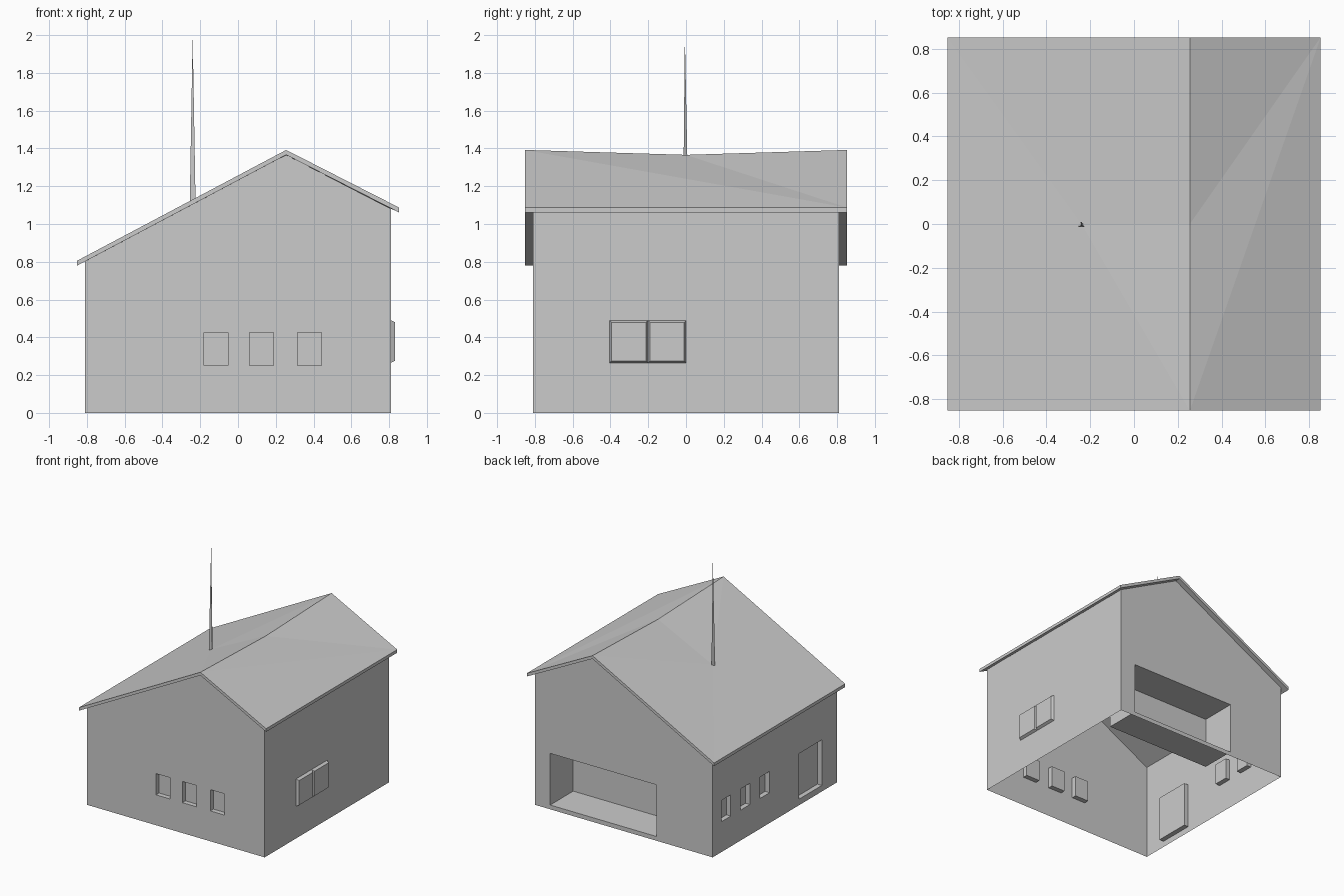
import bpy, bmesh
from mathutils import Vector

if "Cube" in bpy.data.objects:
    bpy.data.objects.remove(bpy.data.objects["Cube"], do_unlink=True)

# One plain grey for everything
GREY = (0.6, 0.6, 0.6, 1)
grey = bpy.data.materials.new("light grey")
grey.use_nodes = True
grey.diffuse_color = GREY
grey.node_tree.nodes["Principled BSDF"].inputs["Base Color"].default_value = GREY


def finish(bm, name):
    mesh = bpy.data.meshes.new(name)
    bm.to_mesh(mesh)
    bm.free()
    mesh.materials.append(grey)
    obj = bpy.data.objects.new(name, mesh)
    bpy.context.collection.objects.link(obj)
    return obj


HALF = 0.81      # half width of the walls
EAVE = 0.853     # half width of the roof


def panel(bm, normal, low, high, z0, z1, depth, taper=0.0):
    """Cut a rectangle in one wall and push it in (or out) along its normal."""
    normal = Vector(normal)
    across = Vector((abs(normal.y), abs(normal.x), 0))
    up = Vector((0, 0, 1))

    def wall():
        return [f for f in bm.faces if f.normal.dot(normal) > 0.99
                and abs(f.calc_center_median().dot(normal) - HALF) < 0.001]

    for axis, value in ((across, low), (across, high), (up, z0), (up, z1)):
        faces = wall()
        geom = (faces + list({e for f in faces for e in f.edges})
                + list({v for f in faces for v in f.verts}))
        bmesh.ops.bisect_plane(bm, geom=geom, dist=0.0001,
                               plane_co=axis * value, plane_no=axis)
        bm.normal_update()
    inside = []
    for f in wall():
        c = f.calc_center_median()
        if low < c.dot(across) < high and z0 < c.z < z1:
            inside.append(f)
    bmesh.ops.inset_region(bm, faces=inside, thickness=taper, depth=depth,
                           use_even_offset=True)
    bm.normal_update()


# Walls: gabled shell, open underneath
bm = bmesh.new()
gable = [(-HALF, 0), (HALF, 0), (HALF, 1.08), (0.255, 1.366), (-HALF, 0.803)]
front = [bm.verts.new((x, -HALF, z)) for x, z in gable]
back = [bm.verts.new((x, HALF, z)) for x, z in gable]
bm.faces.new(front)
bm.faces.new(back[::-1])
for i, j in ((1, 2), (4, 0)):
    bm.faces.new((front[j], front[i], back[i], back[j]))
bm.normal_update()

# Small windows on the front and the right-hand wall, then the door
for x in (-0.18, 0.06, 0.315):
    panel(bm, (0, -1, 0), x, x + 0.127, 0.25, 0.425, -0.04)
for y in (0.07, 0.325, 0.575):
    panel(bm, (-1, 0, 0), y, y + 0.122, 0.25, 0.425, -0.04)
panel(bm, (-1, 0, 0), -0.61, -0.31, 0.05, 0.425, -0.04)

# Deep porch recess at the back
panel(bm, (0, 1, 0), -0.30, 0.67, 0.035, 0.46, -0.30)

# Pair of bevelled panes standing proud of the wall
for y in (-0.405, -0.202):
    panel(bm, (1, 0, 0), y, y + 0.203, 0.265, 0.49, 0.022, 0.011)
finish(bm, "walls")

# Roof: two slopes with a slightly sagging ridge
bm = bmesh.new()
points = {"mid": (0.255, 0, 1.366), "foot": (-0.24, 0, 1.125)}
for end, y in (("f", -EAVE), ("b", EAVE)):
    points["low_" + end] = (-EAVE, y, 0.805)
    points["top_" + end] = (0.255, y, 1.392)
    points["right_" + end] = (EAVE, y, 1.087)
v = {name: bm.verts.new(co) for name, co in points.items()}
for tri in ("top_f right_f right_b", "top_f right_b mid", "mid right_b top_b",
            "foot low_f top_f", "foot top_f mid", "foot mid top_b",
            "foot top_b low_b", "foot low_b low_f"):
    bm.faces.new([v[n] for n in tri.split()])
under = bmesh.ops.extrude_face_region(bm, geom=bm.faces[:], use_keep_orig=True)
bmesh.ops.translate(bm, vec=(0, 0, -0.026),
                    verts=[g for g in under["geom"] if isinstance(g, bmesh.types.BMVert)])
bmesh.ops.recalc_face_normals(bm, faces=bm.faces[:])
finish(bm, "roof")

# Mast: thin three-sided spike
bm = bmesh.new()
bmesh.ops.create_cone(bm, cap_ends=True, segments=3, radius1=0.018,
                      radius2=0.0, depth=0.9)
bmesh.ops.translate(bm, verts=bm.verts[:], vec=(-0.24, -0.006, 1.55))
finish(bm, "mast")
